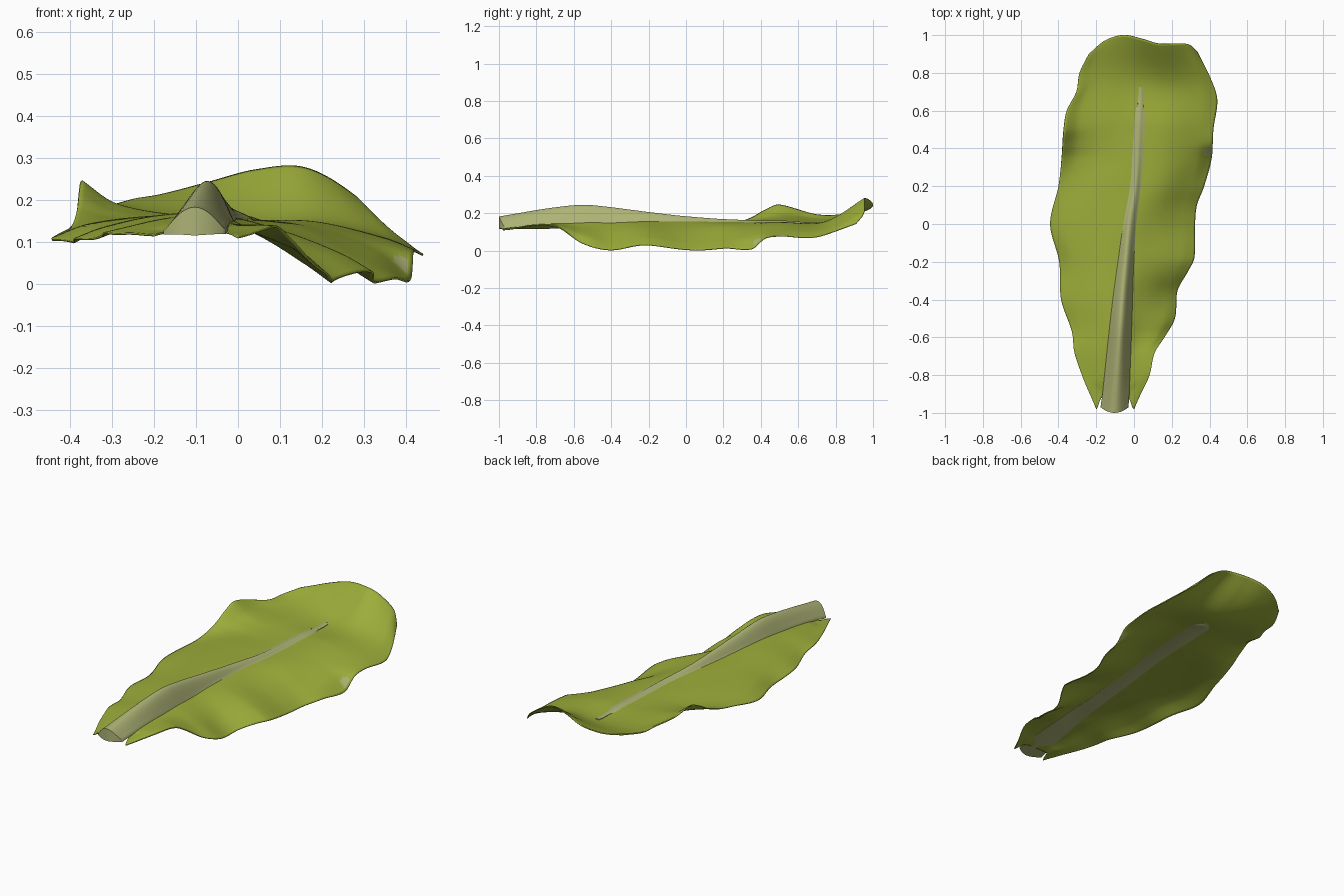
import bpy, bmesh, math
from mathutils import Vector

if "Cube" in bpy.data.objects:
    bpy.data.objects.remove(bpy.data.objects["Cube"])


def curve(pts, x):
    """Smooth Hermite interpolation through (x, value) pairs."""
    n = len(pts)
    x = min(max(x, pts[0][0]), pts[-1][0])
    i = 0
    while i < n - 2 and x > pts[i + 1][0]:
        i += 1

    def slope(k):
        a, b = pts[max(k - 1, 0)], pts[min(k + 1, n - 1)]
        return (b[1] - a[1]) / (b[0] - a[0])
    (x0, y0), (x1, y1) = pts[i], pts[i + 1]
    h = x1 - x0
    t = (x - x0) / h
    return ((2*t**3 - 3*t*t + 1) * y0 + (t**3 - 2*t*t + t) * h * slope(i)
            + (3*t*t - 2*t**3) * y1 + (t**3 - t*t) * h * slope(i + 1))


def smooth(a, b, x):
    t = min(max((x - a) / (b - a), 0), 1)
    return t * t * (3 - 2 * t)


def material(name, rgb):
    m = bpy.data.materials.new(name)
    m.diffuse_color = (*rgb, 1)
    m.use_nodes = True
    m.node_tree.nodes["Principled BSDF"].inputs["Base Color"].default_value = m.diffuse_color
    return m


green = material("leaf green", (0.335, 0.42, 0.042))
pale = material("pale rib", (0.42, 0.45, 0.18))

# Outline of the blade: left edge, right edge and rib line, as x by length
LEFT = [(-1, -.20), (-.8, -.275), (-.68, -.315), (-.57, -.328), (-.4, -.385),
        (-.2, -.395), (0, -.443), (.2, -.40), (.35, -.383), (.5, -.372),
        (.6, -.355), (.7, -.305), (.8, -.288), (.9, -.24)]
RIGHT = [(-1, 0), (-.9, .04), (-.8, .082), (-.68, .11), (-.6, .16), (-.5, .215),
         (-.35, .23), (-.25, .285), (-.18, .318), (0, .322), (.1, .332), (.2, .37),
         (.35, .41), (.5, .42), (.65, .44), (.75, .41), (.9, .335)]
RIB = [(-1, -.103), (-.4, -.06), (-.2, -.043), (0, -.022), (.2, .008), (.4, .022),
       (.65, .037), (.9, .042)]
TIP = [(-1, 0), (-.7, .07), (-.35, .10), (0, .08), (.3, .055), (.6, .055), (.85, .05), (1, .01)]

# Height of the blade: one cross-section per length position
SIDE = (-1, -.8, -.4, 0, .4, .8, 1)
SECTIONS = {
    -1: (.12, .125, .13, .13, .13, .125, .115),
    -.7: (.125, .135, .155, .158, .145, .14, .135),
    -.55: (.115, .135, .16, .17, .13, .085, .04),
    -.4: (.11, .135, .165, .168, .12, .05, .01),
    -.2: (.105, .14, .165, .165, .13, .075, .035),
    0: (.112, .145, .165, .165, .12, .05, .008),
    .2: (.135, .15, .165, .158, .135, .06, .016),
    .35: (.18, .16, .16, .155, .14, .08, .015),
    .42: (.218, .178, .162, .155, .145, .10, .07),
    .5: (.25, .195, .165, .155, .15, .11, .08),
    .7: (.195, .175, .165, .155, .155, .12, .08),
    .9: (.205, .215, .245, .275, .28, .215, .15)}
COLUMNS = [[(y, row[k]) for y, row in SECTIONS.items()] for k in range(7)]


def surface(s, n):
    """Point on the leaf at side position s (-1..1) and length n (-1..0.9)."""
    c = curve(RIB, n)
    edge = curve(LEFT, n) if s < 0 else curve(RIGHT, n)
    x = c + (edge - c) * abs(s)
    y = n + curve(TIP, s) * smooth(.3, .9, n)
    z = curve([(SIDE[k], curve(COLUMNS[k], n)) for k in range(7)], s)
    z += .002 * s ** 4 * math.sin(24 * n + 2 * s) * smooth(-1, -.7, n)   # ruffle
    return Vector((x, y, z))


def finish(bm, name, mats):
    bmesh.ops.recalc_face_normals(bm, faces=bm.faces)
    me = bpy.data.meshes.new(name)
    bm.to_mesh(me)
    bm.free()
    for m in mats:
        me.materials.append(m)
    me.polygons.foreach_set("use_smooth", [True] * len(me.polygons))
    ob = bpy.data.objects.new(name, me)
    bpy.context.collection.objects.link(ob)
    return ob


# Blade: ruffled sheet with notches beside the stalk
NU, NV = 190, 72
bm = bmesh.new()
grid = []
for i in range(NU + 1):
    n = -1 + 1.9 * i / NU
    row = []
    for j in range(NV + 1):
        s = -1 + 2 * j / NV
        p = surface(s, n)
        p.y += (.08 - .06 * smooth(.7, 1, abs(s))) * (1 - smooth(-1, -.8, n))
        row.append(bm.verts.new(p))
    grid.append(row)
patch = surface(.93, .378)
for i in range(NU):
    for j in range(NV):
        f = bm.faces.new((grid[i][j], grid[i][j+1], grid[i+1][j+1], grid[i+1][j]))
        # small pale patch close to the right margin
        if (f.calc_center_median() - patch).length < .025:
            f.material_index = 1
blade = finish(bm, "leaf_blade", [green, pale])
sol = blade.modifiers.new("thickness", 'SOLIDIFY')
sol.thickness = .005
sol.offset = 0

# Midrib: tapering arched crest above, broader flat band below with a round end
CREST = [(-1, .052), (-.7, .073), (-.5, .072), (-.2, .041), (0, .018), (.3, .008), (.67, .003)]
WIDTH = [(-1, .074), (-.6, .06), (-.4, .051), (-.2, .039), (0, .029), (.2, .021), (.4, .02), (.67, .012)]
BAND = [(-1, .074), (-.5, .06), (-.2, .05), (.2, .048), (.5, .052), (.67, .052)]
bm = bmesh.new()
rings = []
N, K = 100, 18
for i in range(N + 1):
    n = -1 + 1.67 * i / N
    w, h, c = curve(WIDTH, n), curve(CREST, n), curve(RIB, n)
    round_end = math.sqrt(max(1 - max((n - .53) / .06, 0) ** 2, 0))
    wb = max(w, curve(BAND, n) * round_end)
    top, bottom = [], []
    for j in range(K + 1):
        v = -1 + 2 * j / K
        half = abs((curve(LEFT, n) if v < 0 else curve(RIGHT, n)) - c)
        bell = max(math.cos(v * math.pi / 2), 0) ** 1.1
        back = .03 * v * v * (1 - smooth(-1, -.9, n))     # rounded stalk end
        top.append(surface(v * w / half, n) + Vector((0, back, .005 + h * bell)))
        under = .004 + .006 * bell if n < .59 else 0
        bottom.append(surface(v * wb / half, n) + Vector((0, back, -under)))
    rings.append([bm.verts.new(p) for p in top + bottom[::-1]])
M = len(rings[0])
for a, b in zip(rings, rings[1:]):
    for j in range(M):
        bm.faces.new((a[j], a[(j+1) % M], b[(j+1) % M], b[j]))
for r in (rings[0], rings[-1]):
    for j in range(K):
        bm.faces.new((r[j], r[j+1], r[M-2-j], r[M-1-j]))
rib = finish(bm, "midrib", [pale])

# Crisp edges at the cut stalk, then rest the leaf on the ground
bpy.ops.object.select_all(action='DESELECT')
for ob in (blade, rib):
    ob.select_set(True)
bpy.context.view_layer.objects.active = rib
bpy.ops.object.shade_smooth_by_angle(angle=math.radians(50))
low = min(v.co.z for v in blade.data.vertices) - .003
for ob in (blade, rib):
    for v in ob.data.vertices:
        v.co.z -= low
